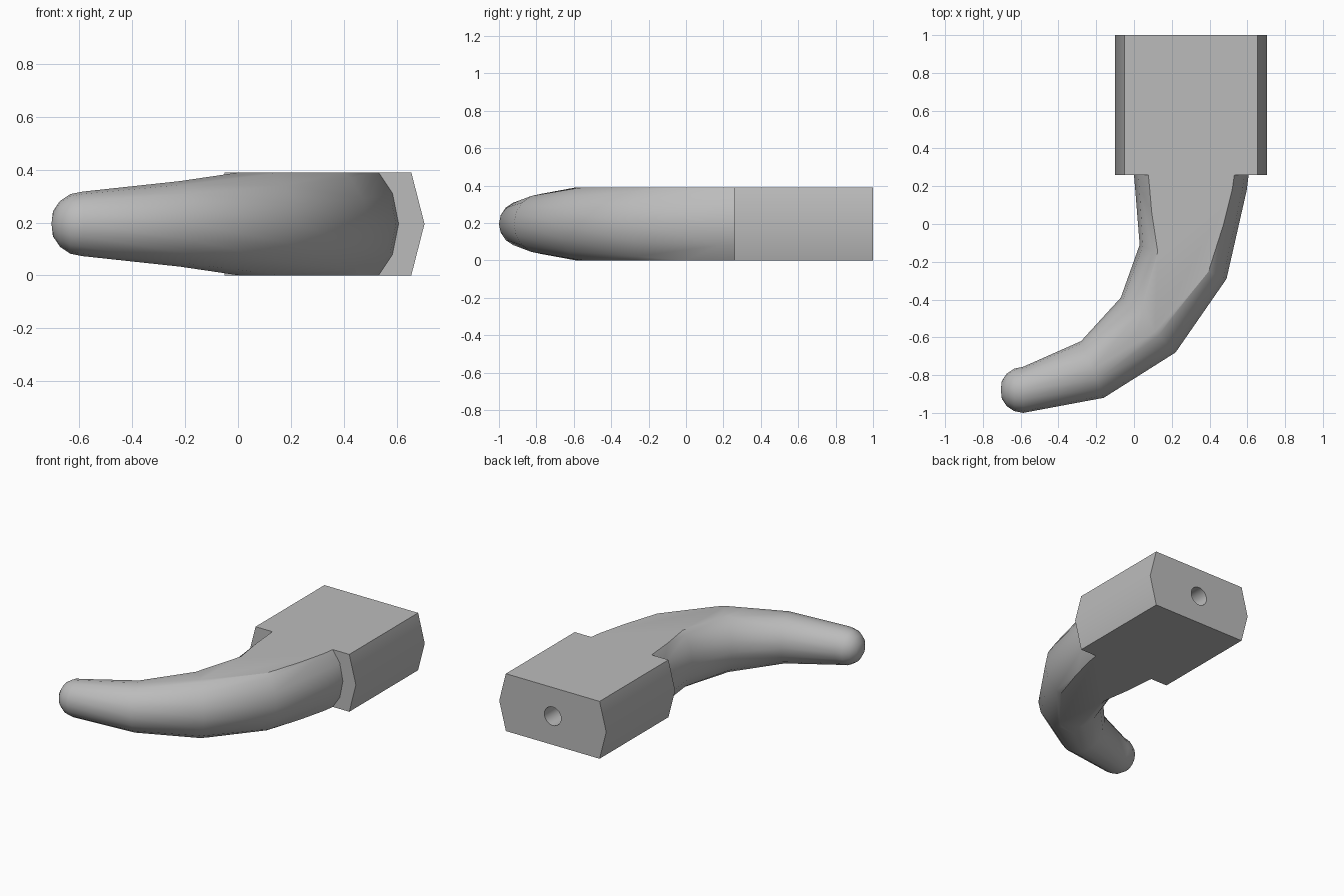
import bpy, bmesh, math
from mathutils import Vector

if "Cube" in bpy.data.objects:
    bpy.data.objects.remove(bpy.data.objects["Cube"])

HEIGHT = 0.39
MID = HEIGHT / 2
SIDES = 16

grey = bpy.data.materials.new("plain grey")
grey.diffuse_color = (0.5, 0.5, 0.5, 1)
grey.use_nodes = True
grey.node_tree.nodes["Principled BSDF"].inputs["Base Color"].default_value = grey.diffuse_color


def finish(bm, name):
    bmesh.ops.recalc_face_normals(bm, faces=bm.faces[:])
    mesh = bpy.data.meshes.new(name)
    bm.to_mesh(mesh)
    bm.free()
    obj = bpy.data.objects.new(name, mesh)
    bpy.context.collection.objects.link(obj)
    mesh.materials.append(grey)
    return obj


def smooth(obj):
    bpy.ops.object.select_all(action='DESELECT')
    obj.select_set(True)
    bpy.context.view_layer.objects.active = obj
    bpy.ops.object.shade_smooth_by_angle(angle=math.radians(30))


# Mounting block: hexagonal profile extruded along y
profile = [(-0.1, MID), (-0.05, 0), (0.655, 0), (0.705, MID), (0.655, HEIGHT), (-0.05, HEIGHT)]
bm = bmesh.new()
face = bm.faces.new([bm.verts.new((x, 0.26, z)) for x, z in profile])
ext = bmesh.ops.extrude_face_region(bm, geom=[face])
for v in ext["geom"]:
    if isinstance(v, bmesh.types.BMVert):
        v.co.y = 1.0
block = finish(bm, "mounting_block")

# Round socket bored into the back of the block
bm = bmesh.new()
bmesh.ops.create_cone(bm, cap_ends=True, segments=24, radius1=0.063, radius2=0.063, depth=1.0)
for v in bm.verts:
    v.co = Vector((0.3025 + v.co.x, 1.0 + v.co.z, MID + v.co.y))
cutter = finish(bm, "socket_cutter")
cutter.hide_render = True
cutter.hide_set(True)
cut = block.modifiers.new("socket", 'BOOLEAN')
cut.operation = 'DIFFERENCE'
cut.solver = 'EXACT'
cut.object = cutter
bpy.context.view_layer.objects.active = block
block.select_set(True)
bpy.ops.object.modifier_apply(modifier="socket")
bpy.data.objects.remove(cutter)
smooth(block)

# Curved horn: inner and outer edge of each round section
stations = [((0.0, 0.26), (0.607, 0.26)), ((0.005, 0.2), (0.597, 0.18)),
            ((0.03, -0.11), (0.49, -0.29)), ((-0.07, -0.39), (0.22, -0.68)),
            ((-0.28, -0.62), (-0.16, -0.92)), ((-0.587, -0.756), (-0.587, -1.0))]
bm = bmesh.new()


def ring(centre, across, radius):
    pts = []
    for i in range(SIDES):
        a = math.tau * i / SIDES
        pts.append(bm.verts.new(centre + across * (radius * math.cos(a))
                                + Vector((0, 0, radius * math.sin(a)))))
    return pts


rings = []
for inner, outer in stations:
    a, b = Vector((*inner, MID)), Vector((*outer, MID))
    rings.append(ring((a + b) / 2, (b - a).normalized(), (b - a).length / 2))

# Rounded tip
tip, across, r = (a + b) / 2, (b - a).normalized(), (b - a).length / 2
for step in range(1, 4):
    t = math.radians(22.5 * step)
    rings.append(ring(tip + Vector((-r * math.sin(t), 0, 0)), across, r * math.cos(t)))
pole = bm.verts.new(tip + Vector((-0.118, 0, 0)))

for lo, hi in zip(rings, rings[1:]):
    for i in range(SIDES):
        j = (i + 1) % SIDES
        bm.faces.new((lo[i], lo[j], hi[j], hi[i]))
for i in range(SIDES):
    bm.faces.new((rings[-1][i], rings[-1][(i + 1) % SIDES], pole))
bm.faces.new(rings[0])

# Trim the horn flush with the block's top and bottom
for z, sign in ((HEIGHT, 1), (0, -1)):
    res = bmesh.ops.bisect_plane(bm, geom=bm.verts[:] + bm.edges[:] + bm.faces[:],
                                 plane_co=(0, 0, z), plane_no=(0, 0, sign), clear_outer=True)
    rim = [e for e in res["geom_cut"] if isinstance(e, bmesh.types.BMEdge)]
    bmesh.ops.holes_fill(bm, edges=rim, sides=0)
horn = finish(bm, "curved_horn")
smooth(horn)
